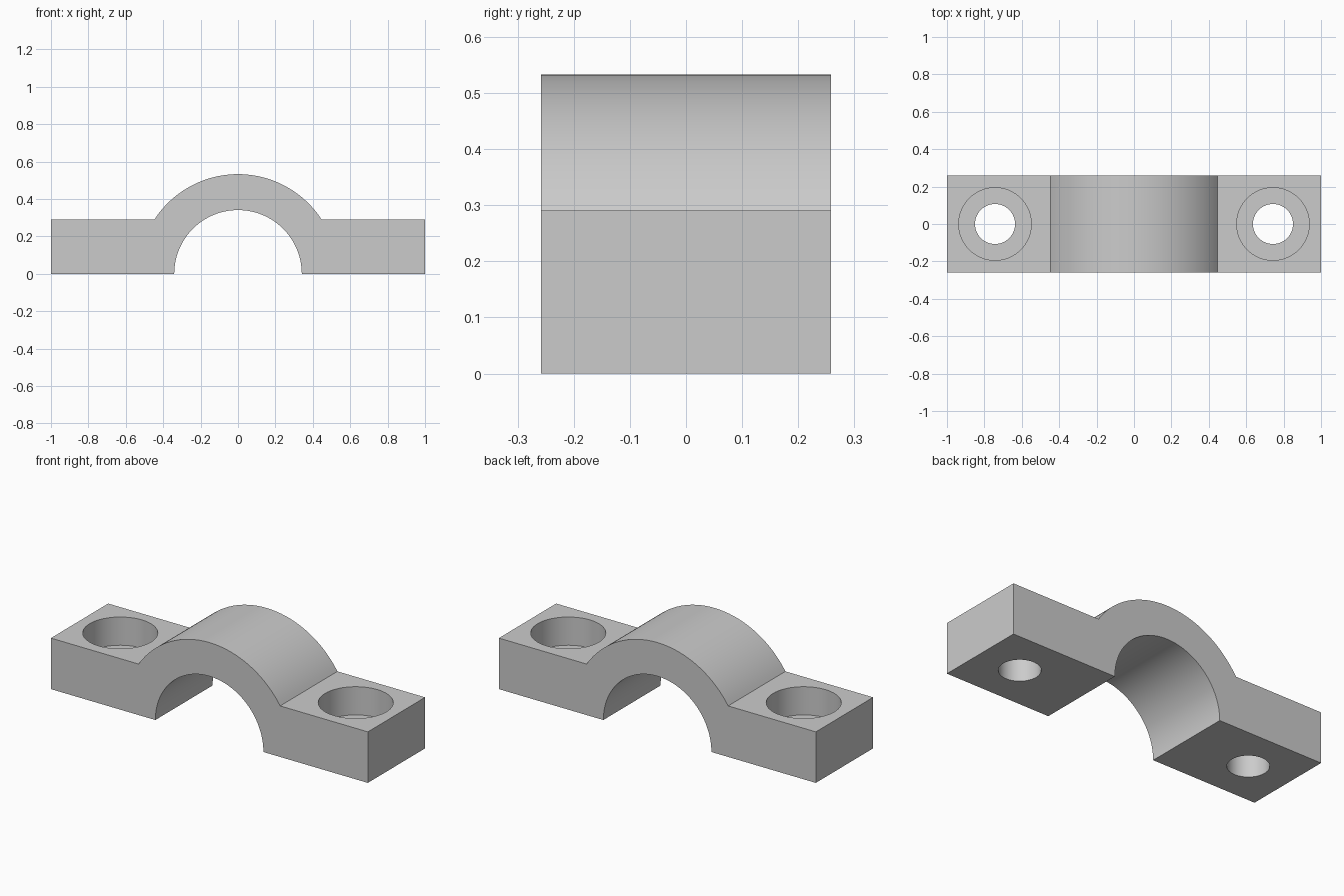
import bpy, bmesh, math

if "Cube" in bpy.data.objects:
    bpy.data.objects.remove(bpy.data.objects["Cube"])

HALF_LEN, HALF_DEPTH = 1.0, 0.258
FLANGE_H, R_OUT, R_IN = 0.291, 0.533, 0.341
HOLE_X, R_HOLE, R_BORE, BORE_FLOOR = 0.743, 0.107, 0.194, 0.13


def arc(r, a0, a1, n):
    return [(r * math.cos(a0 + (a1 - a0) * i / n),
             r * math.sin(a0 + (a1 - a0) * i / n)) for i in range(n + 1)]


def make_object(name, bm):
    bmesh.ops.recalc_face_normals(bm, faces=bm.faces)
    mesh = bpy.data.meshes.new(name)
    bm.to_mesh(mesh)
    bm.free()
    obj = bpy.data.objects.new(name, mesh)
    bpy.context.collection.objects.link(obj)
    return obj


# Clamp body: flanges and half-ring saddle as one extruded profile
a = math.asin(FLANGE_H / R_OUT)
profile = [(HALF_LEN, 0), (HALF_LEN, FLANGE_H)]
profile += arc(R_OUT, a, math.pi - a, 48)
profile += [(-HALF_LEN, FLANGE_H), (-HALF_LEN, 0)]
profile += arc(R_IN, math.pi, 0, 64)
bm = bmesh.new()
face = bm.faces.new([bm.verts.new((x, -HALF_DEPTH, z)) for x, z in profile])
ext = bmesh.ops.extrude_face_region(bm, geom=[face])
moved = [v for v in ext["geom"] if isinstance(v, bmesh.types.BMVert)]
bmesh.ops.translate(bm, verts=moved, vec=(0, 2 * HALF_DEPTH, 0))
clamp = make_object("pipe_clamp", bm)

steel = bpy.data.materials.new("light_grey")
steel.diffuse_color = (0.6, 0.6, 0.6, 1)
steel.use_nodes = True
steel.node_tree.nodes["Principled BSDF"].inputs["Base Color"].default_value = steel.diffuse_color
clamp.data.materials.append(steel)


# Counterbored bolt holes: stepped round cutter, one per flange
def bolt_cutter(x, n=64):
    bm = bmesh.new()
    steps = [(R_HOLE, -0.1), (R_HOLE, BORE_FLOOR),
             (R_BORE, BORE_FLOOR), (R_BORE, FLANGE_H + 0.1)]
    rings = [[bm.verts.new((x + px, py, z))
              for px, py in arc(r, 0, 2 * math.pi, n)[:-1]] for r, z in steps]
    for lo, hi in zip(rings, rings[1:]):
        for i in range(n):
            j = (i + 1) % n
            bm.faces.new((lo[i], lo[j], hi[j], hi[i]))
    bm.faces.new(rings[0])
    bm.faces.new(rings[-1])
    cutter = make_object("bolt_hole_cutter", bm)
    cutter.hide_render = True
    return cutter


bpy.context.view_layer.objects.active = clamp
clamp.select_set(True)
for side in (-1, 1):
    cutter = bolt_cutter(side * HOLE_X)
    mod = clamp.modifiers.new("bolt_hole", "BOOLEAN")
    mod.operation = "DIFFERENCE"
    mod.solver = "EXACT"
    mod.object = cutter
    bpy.ops.object.modifier_apply(modifier=mod.name)
    bpy.data.objects.remove(cutter)

# Smooth round walls, crisp edges
bpy.ops.object.shade_smooth_by_angle(angle=math.radians(25))
